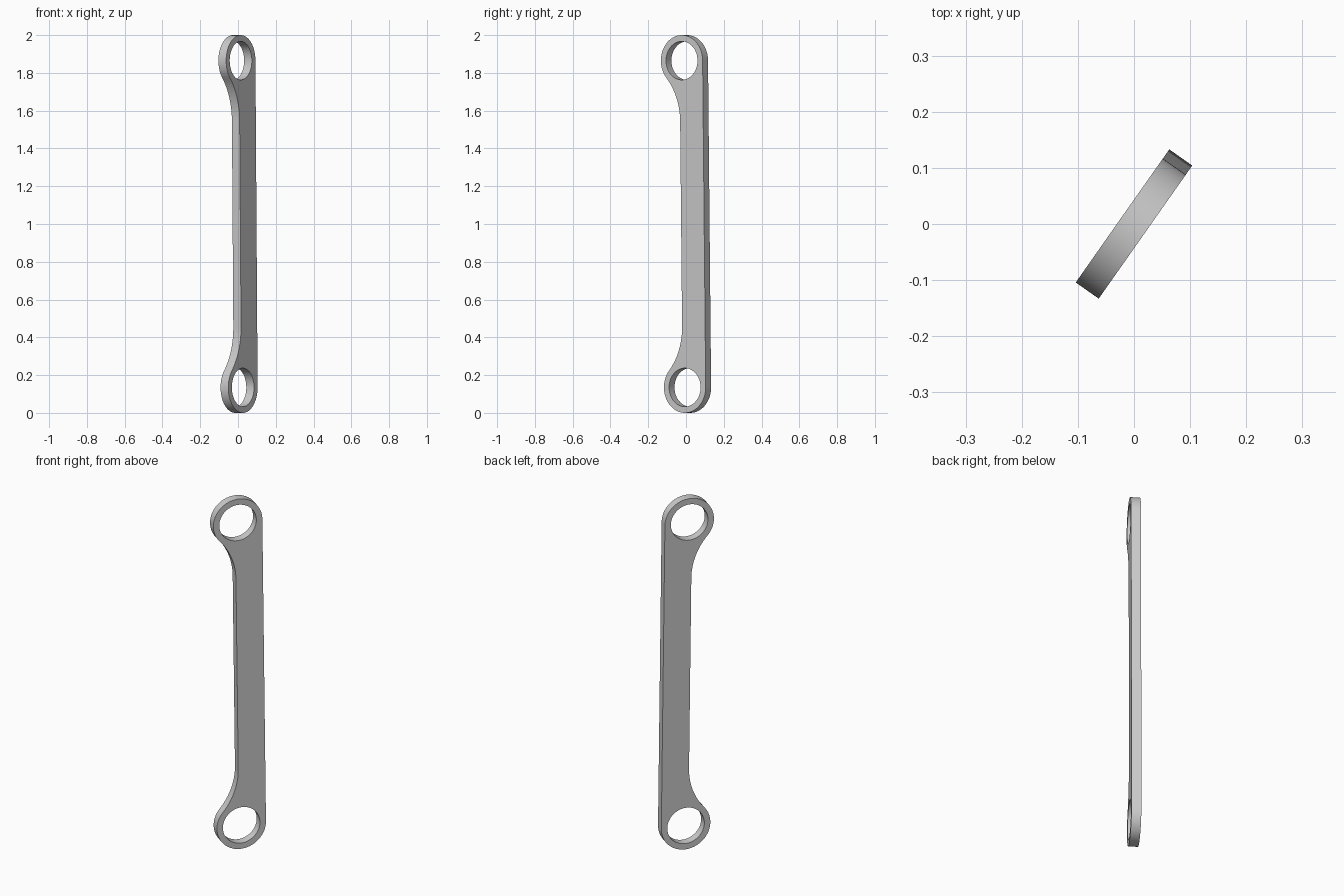
import bpy, bmesh
from math import sin, cos, atan2, sqrt, pi, radians
from mathutils import Matrix, Vector

cube = bpy.data.objects.get("Cube")
if cube:
    bpy.data.objects.remove(cube, do_unlink=True)

RING = 0.135         # outer radius of the end eyes
HOLE = 0.102         # bore radius
REACH = 0.865        # centre of the plate to each eye centre
INNER = -0.014       # inner edge of the bar
FILLET = 0.35        # concave blend between bar and eye
THICK = 0.05


def arc(cx, cy, r, start, end, steps):
    return [(cx + r * cos(start + (end - start) * i / steps),
             cy + r * sin(start + (end - start) * i / steps))
            for i in range(steps + 1)]


def add_loop(bm, points):
    verts = [bm.verts.new((x, y, 0)) for x, y in points]
    return [bm.edges.new((v, verts[i - 1])) for i, v in enumerate(verts)]


# Upper half of the outline: round eye, then the concave blend to the bar
fx = INNER - FILLET
drop = sqrt((RING + FILLET) ** 2 - fx ** 2)
touch = atan2(-drop, fx) + 2 * pi
upper = arc(0, REACH, RING, 0, touch, 48)
upper += arc(fx, REACH - drop, FILLET, touch - pi, 0, 16)[1:]
lower = [(x, -y) for x, y in reversed(upper)]

# Flat plate with two bores, extruded to thickness
bm = bmesh.new()
edges = add_loop(bm, upper + lower)
for side in (1, -1):
    edges += add_loop(bm, arc(0, side * REACH, HOLE, 0, 2 * pi, 64)[:-1])
bmesh.ops.triangle_fill(bm, use_beauty=True, use_dissolve=False, edges=edges)
grown = bmesh.ops.extrude_face_region(bm, geom=bm.faces[:], use_keep_orig=True)
top = [g for g in grown["geom"] if isinstance(g, bmesh.types.BMVert)]
bmesh.ops.translate(bm, verts=top, vec=(0, 0, THICK))
bmesh.ops.translate(bm, verts=bm.verts, vec=(0, 0, -THICK / 2))
bmesh.ops.recalc_face_normals(bm, faces=bm.faces)

# Stand the plate up, turned about z and leaning slightly in its own plane
across = Vector((0.575, 0.818, 0)).normalized()
up = Vector((0, 0, 1))
lean = 0.0115
w = across * cos(lean) + up * sin(lean)
v = up * cos(lean) - across * sin(lean)
frame = Matrix((w, v, w.cross(v))).transposed().to_4x4()
bm.transform(Matrix.Translation((0, 0, 1)) @ frame)

mesh = bpy.data.meshes.new("link_plate")
bm.to_mesh(mesh)
bm.free()
link = bpy.data.objects.new("link_plate", mesh)
bpy.context.collection.objects.link(link)

# Plain grey metal
grey = bpy.data.materials.new("grey_metal")
grey.use_nodes = True
colour = (0.6, 0.6, 0.6, 1)
grey.diffuse_color = colour
grey.node_tree.nodes["Principled BSDF"].inputs["Base Color"].default_value = colour
mesh.materials.append(grey)

bpy.ops.object.select_all(action="DESELECT")
link.select_set(True)
bpy.context.view_layer.objects.active = link
bpy.ops.object.shade_smooth_by_angle(angle=radians(30))
